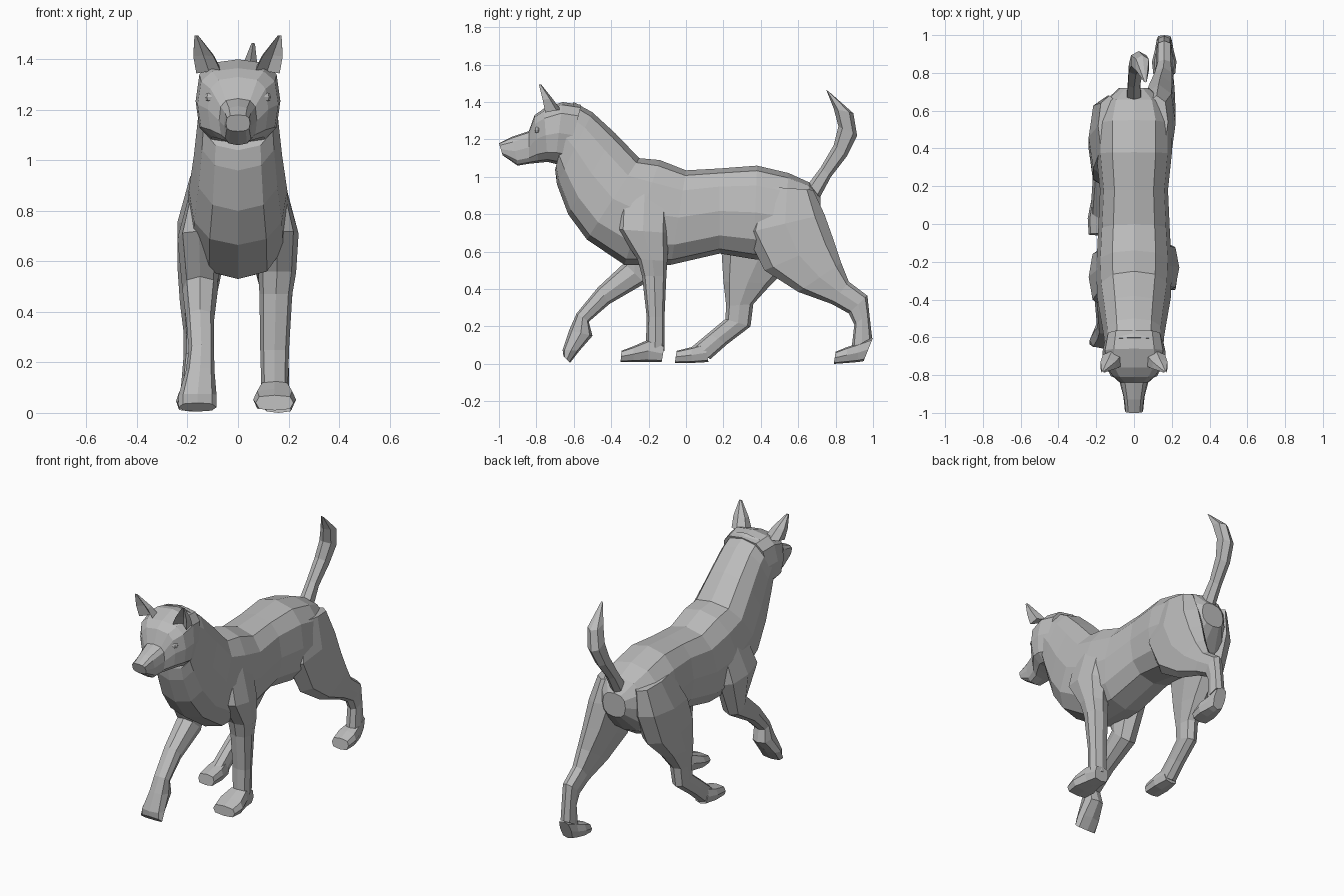
import bpy, bmesh, math
from mathutils import Vector

fur = bpy.data.materials.new("grey fur")
fur.diffuse_color = (0.5, 0.5, 0.5, 1)


def loft(name, sections, n=8, power=0.8, dent=False):
    """Skin rings; section = (y, z of one edge, y, z of opposite edge, half width, centre x)."""
    bm = bmesh.new()
    rings = []
    for y1, z1, y2, z2, w, cx in sections:
        a, b = Vector((cx, y1, z1)), Vector((cx, y2, z2))
        ring = []
        for i in range(n):
            t = 2 * math.pi * i / n
            h, s = (math.copysign(abs(v) ** power, v) if abs(v) > 1e-6 else 0
                    for v in (math.cos(t), math.sin(t)))
            if dent and i == 0:
                h = -0.2
            ring.append(bm.verts.new((a + b) / 2 + (a - b) / 2 * h + Vector((w * s, 0, 0))))
        rings.append(ring)
    for r, q in zip(rings, rings[1:]):
        for i in range(n):
            j = (i + 1) % n
            bm.faces.new((r[i], r[j], q[j], q[i]))
    bm.faces.new(rings[0])
    bm.faces.new(rings[-1])
    bmesh.ops.recalc_face_normals(bm, faces=bm.faces)
    me = bpy.data.meshes.new(name)
    bm.to_mesh(me)
    bm.free()
    me.materials.append(fur)
    ob = bpy.data.objects.new(name, me)
    bpy.context.collection.objects.link(ob)
    return ob


# Neck and trunk
loft("torso", [
    (-0.60, 1.40, -0.70, 1.04, .155, 0),
    (-0.50, 1.345, -0.69, 0.96, .16, 0),
    (-0.38, 1.235, -0.63, 0.80, .175, 0),
    (-0.25, 1.10, -0.53, 0.665, .195, 0),
    (-0.14, 1.09, -0.33, 0.53, .20, 0),
    (0.00, 1.035, -0.08, 0.53, .19, 0),
    (0.18, 1.045, 0.18, 0.59, .18, 0),
    (0.38, 1.06, 0.36, 0.56, .20, 0),
    (0.55, 1.02, 0.50, 0.55, .20, 0),
    (0.66, 0.97, 0.62, 0.62, .165, 0),
    (0.72, 0.89, 0.72, 0.74, .08, 0)], n=12)

# Head with muzzle
loft("head", [
    (-0.56, 1.385, -0.64, 1.06, .15, 0),
    (-0.66, 1.40, -0.70, 1.07, .168, 0),
    (-0.76, 1.365, -0.74, 1.08, .16, 0),
    (-0.81, 1.33, -0.79, 1.075, .12, 0),
    (-0.84, 1.245, -0.84, 1.07, .075, 0),
    (-0.93, 1.215, -0.90, 1.06, .056, 0),
    (-1.00, 1.18, -0.98, 1.115, .048, 0)], n=12, power=0.65)

# Hollow pricked ears and eyes
for side, s in (("left", -1), ("right", 1)):
    loft(side + "_ear", [
        (-0.775, 1.34, -0.67, 1.36, .056, .115 * s),
        (-0.78, 1.41, -0.715, 1.42, .045, .137 * s),
        (-0.79, 1.495, -0.775, 1.495, .008, .165 * s)], n=6, dent=True)
    bpy.ops.mesh.primitive_uv_sphere_add(segments=8, ring_count=6, radius=0.028,
                                         location=(.103 * s, -0.79, 1.25))
    eye = bpy.context.object
    eye.name = side + "_eye"
    eye.scale = (1, 0.8, 0.8)
    eye.data.materials.append(fur)

# Standing front leg and paw
loft("right_front_leg", [
    (-0.36, 0.95, -0.08, 0.92, .05, .13),
    (-0.37, 0.72, -0.09, 0.70, .085, .155),
    (-0.26, 0.56, -0.10, 0.55, .075, .155),
    (-0.235, 0.47, -0.105, 0.47, .065, .15),
    (-0.21, 0.25, -0.115, 0.25, .057, .145),
    (-0.215, 0.08, -0.115, 0.07, .052, .145)])
loft("right_front_paw", [
    (-0.115, .10, -0.13, .01, .05, .145),
    (-0.20, .13, -0.20, .01, .062, .145),
    (-0.28, .095, -0.28, .01, .085, .145),
    (-0.345, .07, -0.35, .01, .075, .145)], power=0.6)

# Lifted front leg with paw
loft("left_front_leg", [
    (-0.36, 0.95, -0.10, 0.88, .05, -.13),
    (-0.44, 0.72, -0.12, 0.66, .085, -.155),
    (-0.33, 0.54, -0.22, 0.43, .07, -.15),
    (-0.47, 0.41, -0.41, 0.32, .055, -.15),
    (-0.585, 0.27, -0.52, 0.225, .05, -.145),
    (-0.625, 0.18, -0.50, 0.15, .057, -.15),
    (-0.66, 0.075, -0.57, 0.07, .075, -.16),
    (-0.655, 0.04, -0.62, 0.005, .075, -.16)])

# Hind leg stretched back
loft("right_hind_leg", [
    (0.40, 0.95, 0.68, 0.93, .06, .12),
    (0.32, 0.70, 0.74, 0.80, .09, .13),
    (0.42, 0.50, 0.79, 0.66, .078, .142),
    (0.60, 0.385, 0.83, 0.54, .06, .155),
    (0.78, 0.32, 0.87, 0.44, .045, .16),
    (0.87, 0.27, 0.97, 0.365, .042, .16),
    (0.90, 0.21, 0.98, 0.27, .04, .16),
    (0.885, 0.08, 0.995, 0.14, .042, .16)])
loft("right_hind_paw", [
    (1.00, .14, .95, .015, .04, .16),
    (0.92, .11, .92, .01, .05, .16),
    (0.86, .09, .86, .005, .065, .16),
    (0.80, .065, .79, .0, .058, .16)], power=0.6)

# Hind leg stepping forward
loft("left_hind_leg", [
    (0.36, 0.95, 0.68, 0.92, .06, -.13),
    (0.24, 0.75, 0.68, 0.76, .10, -.14),
    (0.19, 0.60, 0.60, 0.56, .09, -.15),
    (0.20, 0.44, 0.46, 0.43, .07, -.16),
    (0.215, 0.31, 0.36, 0.32, .05, -.165),
    (0.21, 0.24, 0.345, 0.20, .046, -.17),
    (0.12, 0.165, 0.22, 0.105, .043, -.18),
    (0.03, 0.09, 0.13, 0.025, .045, -.185)])
loft("left_hind_paw", [
    (0.10, .11, 0.12, .01, .045, -.185),
    (0.03, .09, 0.03, .005, .06, -.185),
    (-0.05, .07, -0.06, .005, .055, -.185)], power=0.6)

# Raised curved tail
loft("tail", [
    (0.63, 0.93, 0.70, 0.86, .042, 0),
    (0.72, 1.05, 0.775, 1.0, .036, 0),
    (0.79, 1.17, 0.86, 1.11, .042, .01),
    (0.815, 1.27, 0.915, 1.22, .045, .025),
    (0.79, 1.365, 0.895, 1.34, .038, .045),
    (0.75, 1.465, 0.765, 1.455, .008, .06)], n=6)
